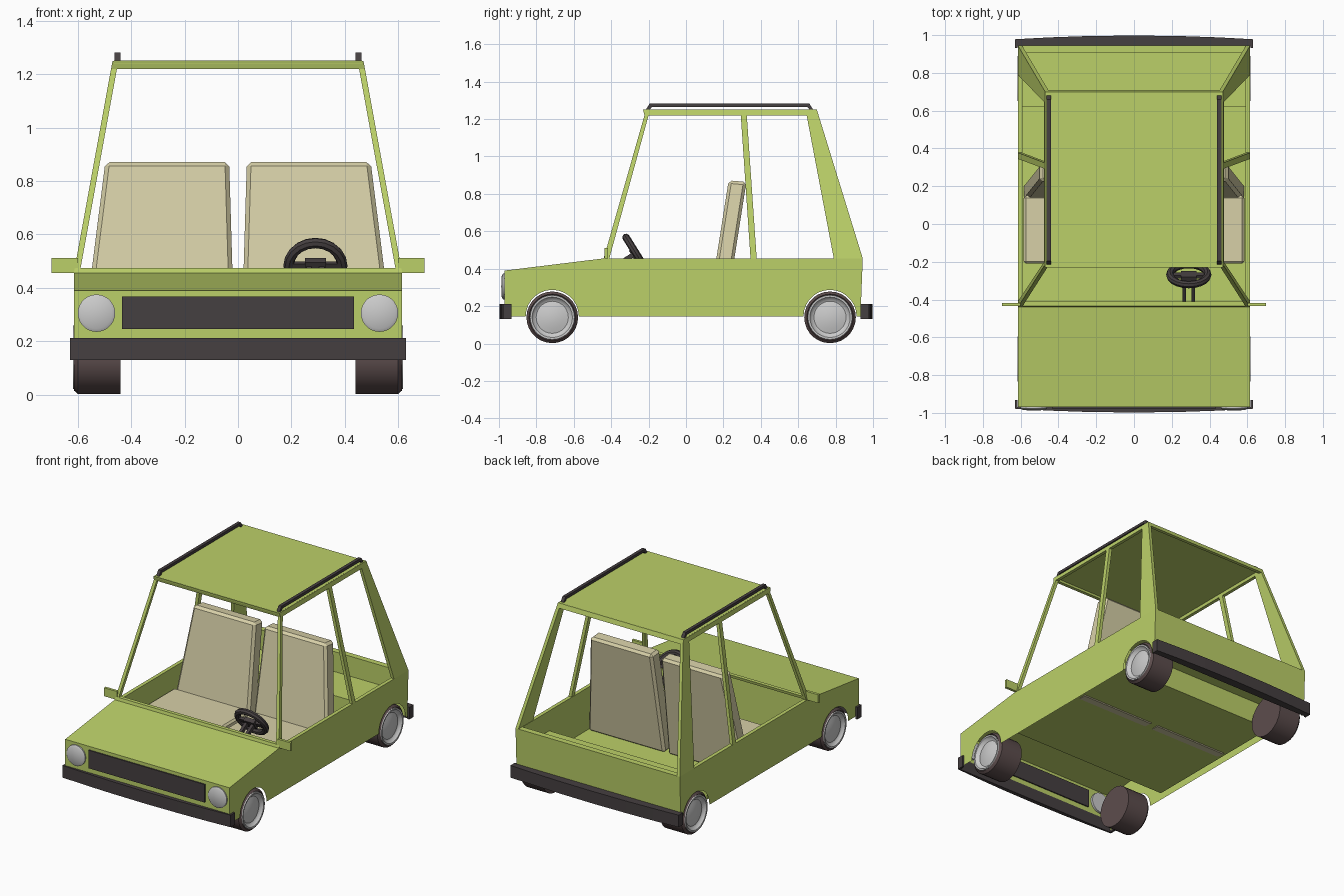
import bpy, bmesh, math
from mathutils import Vector, Matrix

if "Cube" in bpy.data.objects:
    bpy.data.objects.remove(bpy.data.objects["Cube"])


def mat(name, col):
    m = bpy.data.materials.new(name)
    m.diffuse_color = (*col, 1)
    m.use_nodes = True
    m.node_tree.nodes["Principled BSDF"].inputs["Base Color"].default_value = m.diffuse_color
    return m


GREEN = mat("green_paint", (0.50, 0.63, 0.14))
DARK = mat("dark_trim", (0.06, 0.05, 0.052))
TYRE = mat("tyre_rubber", (0.11, 0.075, 0.075))
CREAM = mat("seat_cloth", (0.68, 0.63, 0.39))


def finish(name, bm, material=None, mirror=False, smooth=False, bevel=0):
    bmesh.ops.remove_doubles(bm, verts=bm.verts, dist=1e-5)
    bmesh.ops.recalc_face_normals(bm, faces=bm.faces)
    me = bpy.data.meshes.new(name)
    bm.to_mesh(me)
    bm.free()
    ob = bpy.data.objects.new(name, me)
    bpy.context.collection.objects.link(ob)
    if material:
        me.materials.append(material)
    if bevel:
        b = ob.modifiers.new("bevel", 'BEVEL')
        b.width, b.segments = bevel, 1
    if mirror:
        ob.modifiers.new("mirror", 'MIRROR')
    if smooth:
        bpy.ops.object.select_all(action='DESELECT')
        ob.select_set(True)
        bpy.context.view_layer.objects.active = ob
        bpy.ops.object.shade_smooth_by_angle(angle=math.radians(35))
    return ob


def sheets(name, polys, material, **kw):
    bm = bmesh.new()
    for p in polys:
        bm.faces.new([bm.verts.new(v) for v in p])
    return finish(name, bm, material, **kw)


def prism(name, pts, offset, material, **kw):
    bm = bmesh.new()
    f = bm.faces.new([bm.verts.new(p) for p in pts])
    r = bmesh.ops.extrude_face_region(bm, geom=[f], use_keep_orig=True)
    vs = [g for g in r["geom"] if isinstance(g, bmesh.types.BMVert)]
    bmesh.ops.translate(bm, verts=vs, vec=Vector(offset))
    return finish(name, bm, material, **kw)


def lathe(name, profile, centre, axis, material, steps=28, **kw):
    # profile is (distance along axis, radius); axis is x or y
    bm = bmesh.new()
    along = Vector(axis)
    c = Vector(centre)
    vs = [bm.verts.new(c + along * a + Vector((0, 0, r))) for a, r in profile]
    es = [bm.edges.new(e) for e in zip(vs, vs[1:])]
    bmesh.ops.spin(bm, geom=vs + es, cent=c, axis=along, angle=2 * math.pi,
                   steps=steps, use_merge=True)
    return finish(name, bm, material, smooth=True, **kw)


W, SILL, BOT, TOP = 0.615, 0.455, 0.145, 1.25
FRONT, REAR, COWL = -0.97, 0.945, -0.44
AXLES = {"front": -0.715, "rear": 0.77}

# Outer body shell, sides with wheel arches
side = [(FRONT, BOT)]
for yc in AXLES.values():
    for i in range(15):
        a = math.pi * (1 - i / 14)
        side.append((yc + 0.142 * math.cos(a), BOT + 0.142 * math.sin(a)))
side += [(REAR - 0.012, BOT), (REAR, SILL), (COWL, SILL), (FRONT, 0.39)]
sheets("body_shell", [
    [(W, y, z) for y, z in side],
    [(0, FRONT, BOT), (W, FRONT, BOT), (W, FRONT, 0.39), (0, FRONT, 0.39)],
    [(0, FRONT, 0.39), (W, FRONT, 0.39), (W, COWL, SILL), (0, COWL, SILL)],
    [(0, REAR - 0.012, BOT), (W, REAR - 0.012, BOT), (W, REAR, SILL), (0, REAR, SILL)],
], GREEN, mirror=True)

# Interior tub with raised boot floor, and the sill rim
IN = 0.59
tub = [(COWL, SILL), (COWL, 0.17), (0.62, 0.17), (0.62, 0.32), (0.905, 0.32), (0.905, SILL)]
polys = [[(IN, y, z) for y, z in tub]]
for (y0, z0), (y1, z1) in zip(tub, tub[1:]):
    polys.append([(0, y0, z0), (IN, y0, z0), (IN, y1, z1), (0, y1, z1)])
polys.append([(IN, COWL, SILL), (W, COWL, SILL), (W, REAR, SILL), (IN, REAR, SILL)])
polys.append([(0, 0.905, SILL), (IN, 0.905, SILL), (IN, REAR, SILL), (0, REAR, SILL)])
sheets("interior_tub", polys, GREEN, mirror=True)


# Cabin frame: pillars and rails lie in the leaning side plane
def lean(y, z):
    return (W + (0.47 - W) * (z - SILL) / (TOP - SILL), y, z)


frame = {
    "windscreen_pillar": [(-0.44, SILL), (-0.41, SILL), (-0.20, 1.22), (-0.222, 1.22)],
    "centre_pillar": [(0.345, SILL), (0.378, SILL), (0.325, 1.22), (0.293, 1.22)],
    "rear_pillar": [(0.79, SILL), (REAR, SILL), (0.709, 1.22), (0.645, 1.22)],
    "roof_side_rail": [(-0.222, 1.22), (0.709, 1.22), (0.70, TOP), (-0.23, TOP)],
}
for name, p in frame.items():
    prism(name, [lean(y, z) for y, z in p], (-0.022, 0, 0), GREEN, mirror=True)
for name, y0, y1, d in (("roof_front_rail", -0.23, -0.222, 0.022), ("roof_rear_rail", 0.70, 0.709, -0.022)):
    prism(name, [(-0.47, y0, TOP), (0.47, y0, TOP), lean(y1, 1.22),
                 (-lean(y1, 1.22)[0], y1, 1.22)], (0, d, 0), GREEN)
prism("roof", [(-0.465, -0.228, 1.24), (0.465, -0.228, 1.24), (0.465, 0.698, 1.24), (-0.465, 0.698, 1.24)],
      (0, 0, 0.0105), GREEN)
prism("windscreen_base", [(-0.612, -0.44, SILL), (0.612, -0.44, SILL), (0.608, -0.435, 0.475),
                          (-0.608, -0.435, 0.475)], (0, 0.025, 0), GREEN)

# Roof rack bars
prism("roof_bar", [(0.44, y, z) for y, z in
                   ((-0.215, 1.25), (-0.195, 1.282), (0.66, 1.282), (0.68, 1.25),
                    (0.66, 1.25), (0.65, 1.264), (-0.183, 1.264), (-0.193, 1.25))],
      (0.022, 0, 0), DARK, mirror=True)

# Wing mirrors
prism("wing_mirror", [(0.60, -0.435, 0.455), (0.698, -0.435, 0.455), (0.698, -0.435, 0.512),
                      (0.60, -0.435, 0.512)], (0, 0.018, 0), GREEN, mirror=True)

# Grille and headlights
prism("grille", [(-0.435, -0.978, 0.245), (0.435, -0.978, 0.245), (0.435, -0.978, 0.367),
                 (-0.435, -0.978, 0.367)], (0, 0.016, 0), DARK)
lathe("headlight", [(0.015, 0), (0.015, 0.07), (-0.008, 0.07), (-0.015, 0.058), (-0.018, 0)],
      (0.53, FRONT, 0.305), (0, 1, 0), None, mirror=True)

# Bumpers, gently bowed and wrapped around the corners
for name, s, wall in (("front_bumper", -1, 0.965), ("rear_bumper", 1, 0.935)):
    outer = [(x, 0.978 + 0.02 * (1 - (x / 0.63) ** 2)) for x in (-0.63, -0.45, -0.25, 0, 0.25, 0.45, 0.63)]
    pts = outer + [(0.63, 0.932), (0.617, 0.932), (0.617, wall + 0.004),
                   (-0.617, wall + 0.004), (-0.617, 0.932), (-0.63, 0.932)]
    prism(name, [(x, s * y, 0.13) for x, y in pts], (0, 0, 0.082), DARK)

# Wheels
for end, yc in AXLES.items():
    lathe(end + "_tyre", [(0.44, 0), (0.44, 0.138), (0.60, 0.138), (0.615, 0.124), (0.608, 0.116), (0.59, 0.11)],
          (0, yc, 0.14), (1, 0, 0), TYRE, mirror=True)
    lathe(end + "_hubcap", [(0.606, 0.12), (0.618, 0.118), (0.617, 0.108), (0.602, 0.098), (0.597, 0.086),
                            (0.604, 0.06), (0.609, 0.03), (0.611, 0)],
          (0, yc, 0.14), (1, 0, 0), None, mirror=True)

# Seats: cushion plus reclined, tapering backrest
prism("seat_cushion", [(0.012, y, z) for y, z in
                       ((-0.21, 0.172), (-0.21, 0.32), (0.15, 0.32), (0.15, 0.172))],
      (0.572, 0, 0), CREAM, mirror=True, bevel=0.012)
bm = bmesh.new()
rows = []
for z, y, x0, x1 in ((0.172, 0.118, 0.012, 0.585), (0.872, 0.228, 0.033, 0.497)):
    rows.append([bm.verts.new(v) for v in
                 ((x0, y, z), (x1, y, z), (x1, y + 0.095, z - 0.008), (x0, y + 0.095, z - 0.008))])
bm.faces.new(rows[0])
bm.faces.new(rows[1])
for i in range(4):
    j = (i + 1) % 4
    bm.faces.new((rows[0][i], rows[0][j], rows[1][j], rows[1][i]))
finish("seat_backrest", bm, CREAM, mirror=True, bevel=0.016)

# Steering wheel: rim, spokes and forked column
tilt = Matrix.Translation((0.29, -0.268, 0.483)) @ Matrix.Rotation(math.radians(-58), 4, 'X')
bpy.ops.mesh.primitive_torus_add(major_radius=0.1, minor_radius=0.02, major_segments=20, minor_segments=8)
rim = bpy.context.object
rim.name = "steering_rim"
rim.matrix_world = tilt
rim.data.materials.append(DARK)
bpy.ops.object.shade_smooth_by_angle(angle=math.radians(35))


def steering_box(name, loc, size):
    bm = bmesh.new()
    bmesh.ops.create_cube(bm, size=1, matrix=tilt @ Matrix.Translation(loc) @ Matrix.Diagonal((*size, 1)))
    finish(name, bm, DARK)


steering_box("steering_spoke", (0, 0, -0.005), (0.19, 0.032, 0.018))
steering_box("steering_hub", (0, 0, -0.01), (0.08, 0.06, 0.03))
for x in (-0.024, 0.024):
    steering_box("steering_column", (x, 0, -0.10), (0.02, 0.025, 0.19))
